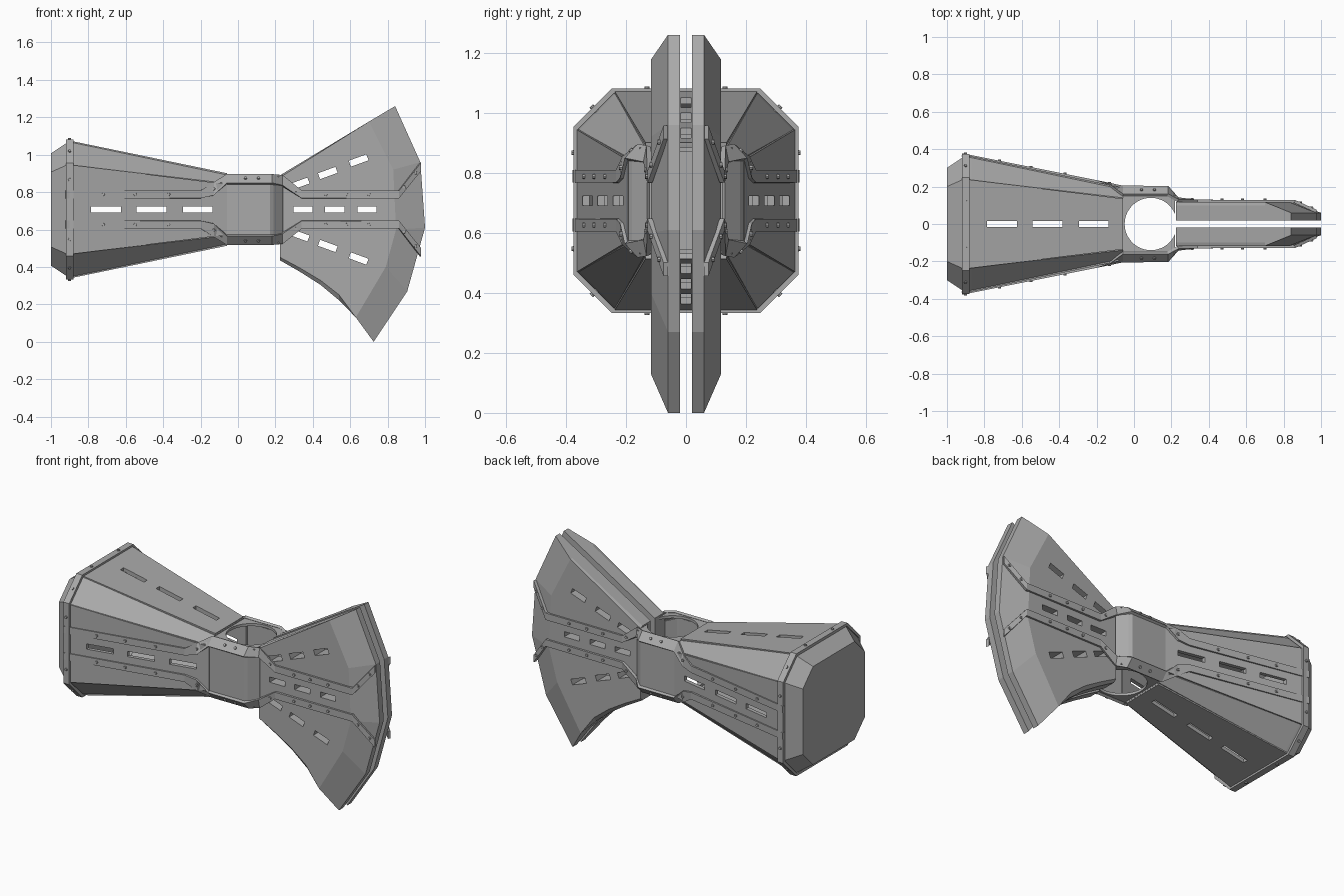
import bpy, bmesh, math
from mathutils import Matrix, Vector

if "Cube" in bpy.data.objects:
    bpy.data.objects.remove(bpy.data.objects["Cube"])

ZC = 0.707
SIDES = (-1, 1)
steel = bpy.data.materials.new("grey_steel")
steel.use_nodes = True
GREY = (0.4, 0.4, 0.4, 1)
steel.diffuse_color = GREY
steel.node_tree.nodes["Principled BSDF"].inputs["Base Color"].default_value = GREY


def make(name, bm):
    bmesh.ops.recalc_face_normals(bm, faces=bm.faces)
    me = bpy.data.meshes.new(name)
    bm.to_mesh(me)
    bm.free()
    me.materials.append(steel)
    ob = bpy.data.objects.new(name, me)
    bpy.context.collection.objects.link(ob)
    return ob


def loft(bm, rings, closed=True, start=True, end=True):
    vs = [[bm.verts.new(p) for p in r] for r in rings]
    n = len(vs[0])
    for a, b in zip(vs, vs[1:]):
        for i in range(n if closed else n - 1):
            j = (i + 1) % n
            bm.faces.new((a[i], a[j], b[j], b[i]))
    if closed and start:
        bm.faces.new(vs[0])
    if closed and end:
        bm.faces.new(vs[-1])


def apply(ob, kind, **settings):
    mod = ob.modifiers.new(kind.lower(), kind)
    for key, value in settings.items():
        setattr(mod, key, value)
    bpy.context.view_layer.objects.active = ob
    bpy.ops.object.modifier_apply(modifier=mod.name)


def ribbon(name, stations, thickness):
    bm = bmesh.new()
    loft(bm, stations, closed=False)
    ob = make(name, bm)
    apply(ob, 'SOLIDIFY', thickness=thickness, offset=0)
    return ob


def box(bm, centre, size, tilt=0):
    m = Matrix.Translation(centre) @ Matrix.Rotation(tilt, 4, 'Y') @ Matrix.Diagonal((*size, 1))
    bmesh.ops.create_cube(bm, size=1, matrix=m)


def cut(ob, cutter):
    apply(ob, 'BOOLEAN', object=cutter, operation='DIFFERENCE', solver='EXACT')


def octagon(x, half, c):
    k = half - c
    pts = [(half, k), (k, half), (-k, half), (-half, k),
           (-half, -k), (-k, -half), (k, -half), (half, -k)]
    return [(x, y, ZC + z) for y, z in pts]


# Cutters for the slots in the hammer head and the two blade halves
slot_x = (-0.705, -0.463, -0.215)
bm = bmesh.new()
for x in slot_x:
    box(bm, (x, 0, ZC), (0.16, 1, 0.032))
side_slots = make("side_slot_cutter", bm)
bm = bmesh.new()
for x in slot_x:
    box(bm, (x, 0, ZC), (0.16, 0.032, 1))
top_slots = make("top_slot_cutter", bm)
bm = bmesh.new()
for x in (0.348, 0.517, 0.69):
    box(bm, (x, 0, ZC), (0.103, 1, 0.032))
for x, dz in ((0.33, 0.138), (0.48, 0.195), (0.645, 0.262)):
    for s in SIDES:
        box(bm, (x, 0, ZC + s * dz), (0.1, 1, 0.034), -s * math.radians(20))
blade_slots = make("blade_slot_cutter", bm)
bm = bmesh.new()
bmesh.ops.create_cone(bm, cap_ends=True, segments=48, radius1=0.14, radius2=0.14, depth=2,
                      matrix=Matrix.Translation((0.09, 0, ZC)))
handle_hole = make("handle_hole_cutter", bm)
cutters = (side_slots, top_slots, blade_slots, handle_hole)
for c in cutters:
    c.hide_render = True

# Hollow hammer head, open at the handle
bm = bmesh.new()
loft(bm, [octagon(-1, 0.30, 0.10), octagon(-0.91, 0.36, 0.12),
          octagon(-0.87, 0.355, 0.12), octagon(-0.06, 0.185, 0.045)], end=False)
head = make("hammer_head", bm)
apply(head, 'SOLIDIFY', thickness=0.016, offset=-1)
cut(head, side_slots)
cut(head, top_slots)

# Rim band around the striking end
bm = bmesh.new()
loft(bm, [octagon(-0.92, 0.366, 0.122), octagon(-0.88, 0.366, 0.122)], start=False, end=False)
rim = make("rim_band", bm)
apply(rim, 'SOLIDIFY', thickness=0.018, offset=0)

# Raised plates on the four broad faces of the head
for name, turn in (("left", 0), ("top", 1), ("right", 2), ("bottom", 3)):
    rows = []
    for x, d, w in ((-0.88, 0.358, 0.237), (-0.06, 0.188, 0.135)):
        row = []
        for t in (-w, w):
            p = Matrix.Rotation(turn * math.pi / 2, 3, 'X') @ Vector((0, d, t))
            row.append((x, p.y, ZC + p.z))
        rows.append(row)
    plate = ribbon(name + "_head_plate", rows, 0.012)
    cut(plate, top_slots if turn % 2 else side_slots)

# Plates around the handle hole
for s, name in ((1, "upper"), (-1, "lower")):
    bm = bmesh.new()
    box(bm, (0.08, 0, ZC + s * 0.17), (0.28, 0.31, 0.016))
    cut(make(name + "_handle_plate", bm), handle_hole)

# Blade halves: thick body and bevelled cutting edge
inner = [(0.63, 0.13), (0.79, 0.40), (0.845, 0.60), (0.83, 0.92), (0.70, 1.177)]
outer = [(0.725, 0.0), (0.905, 0.27), (1.0, 0.61), (0.975, 0.96), (0.84, 1.26)]
root = [(0.225, 0.89), (0.225, 0.435), (0.33, 0.375), (0.44, 0.305), (0.54, 0.222)]
soft = [(x, ZC + (z - ZC) * 0.94) for x, z in root]
for s, name in ((1, "back"), (-1, "front")):
    bm = bmesh.new()
    loft(bm, [[(x, s * y, z) for x, z in shape + inner]
              for y, shape in ((0.02, root), (0.1, root), (0.117, soft))])
    body = make(name + "_blade_body", bm)
    cut(body, blade_slots)
    bm = bmesh.new()
    loft(bm, [[(i[0], s * 0.02, i[1]), (i[0], s * 0.117, i[1]),
               (o[0], s * 0.06, o[1]), (o[0], s * 0.02, o[1])] for i, o in zip(inner, outer)])
    make(name + "_blade_edge", bm)

# Bent side panels beside the handle
for s, name in ((1, "back"), (-1, "front")):
    rows = [[(x, s * y, ZC - h), (x, s * y, ZC + h)] for x, y, h in
            ((-0.06, 0.185, 0.138), (0.17, 0.185, 0.138), (0.185, 0.175, 0.138), (0.235, 0.125, 0.125))]
    ribbon(name + "_handle_panel", rows, 0.014)

# Riveted straps running from rim to cutting edge: x, lower y z, upper y z
strap = [(-0.92, 0.37, 0.06, 0.37, 0.102), (-0.2, 0.226, 0.06, 0.226, 0.102),
         (-0.13, 0.212, 0.075, 0.205, 0.145), (-0.06, 0.198, 0.138, 0.155, 0.185),
         (0.18, 0.198, 0.138, 0.155, 0.185), (0.235, 0.135, 0.128, 0.125, 0.182),
         (0.34, 0.122, 0.06, 0.122, 0.102), (0.86, 0.12, 0.06, 0.12, 0.102),
         (0.975, 0.068, 0.205, 0.068, 0.25)]
rivet_x = (-0.72, -0.55, -0.37, -0.13, 0.04, 0.11, 0.31, 0.47, 0.58, 0.70, 0.89, 0.95)


def rivet(bm, p, normal):
    m = Matrix.Translation(p) @ Vector(normal).to_track_quat('Z', 'Y').to_matrix().to_4x4()
    bmesh.ops.create_cone(bm, cap_ends=True, segments=8, radius1=0.01, radius2=0.008,
                          depth=0.03, matrix=m)


rivets = bmesh.new()
for sy, side in ((1, "back"), (-1, "front")):
    for sz, level in ((1, "upper"), (-1, "lower")):
        rows = [[(x, sy * a, ZC + sz * b), (x, sy * c, ZC + sz * d)] for x, a, b, c, d in strap]
        ribbon(side + "_" + level + "_strap", rows, 0.016)
        for rx in rivet_x:
            for p, q in zip(strap, strap[1:]):
                if p[0] <= rx < q[0]:
                    t = (rx - p[0]) / (q[0] - p[0])
                    v = [a + (b - a) * t for a, b in zip(p, q)]
                    out = (0, sy * (v[4] - v[2]), sz * (v[1] - v[3]))
                    rivet(rivets, (rx, sy * (v[1] + v[3]) / 2, ZC + sz * (v[2] + v[4]) / 2), out)
        # Rim rivets on the broad faces
        rivet(rivets, (-0.9, sy * 0.366, ZC + sz * 0.16), (0, sy, 0))
        rivet(rivets, (-0.9, sy * 0.13, ZC + sz * 0.366), (0, 0, sz))
        rivet(rivets, (-0.9, sy * 0.305, ZC + sz * 0.305), (0, sy, sz))
make("rivets", rivets)

for c in cutters:
    bpy.data.objects.remove(c)
